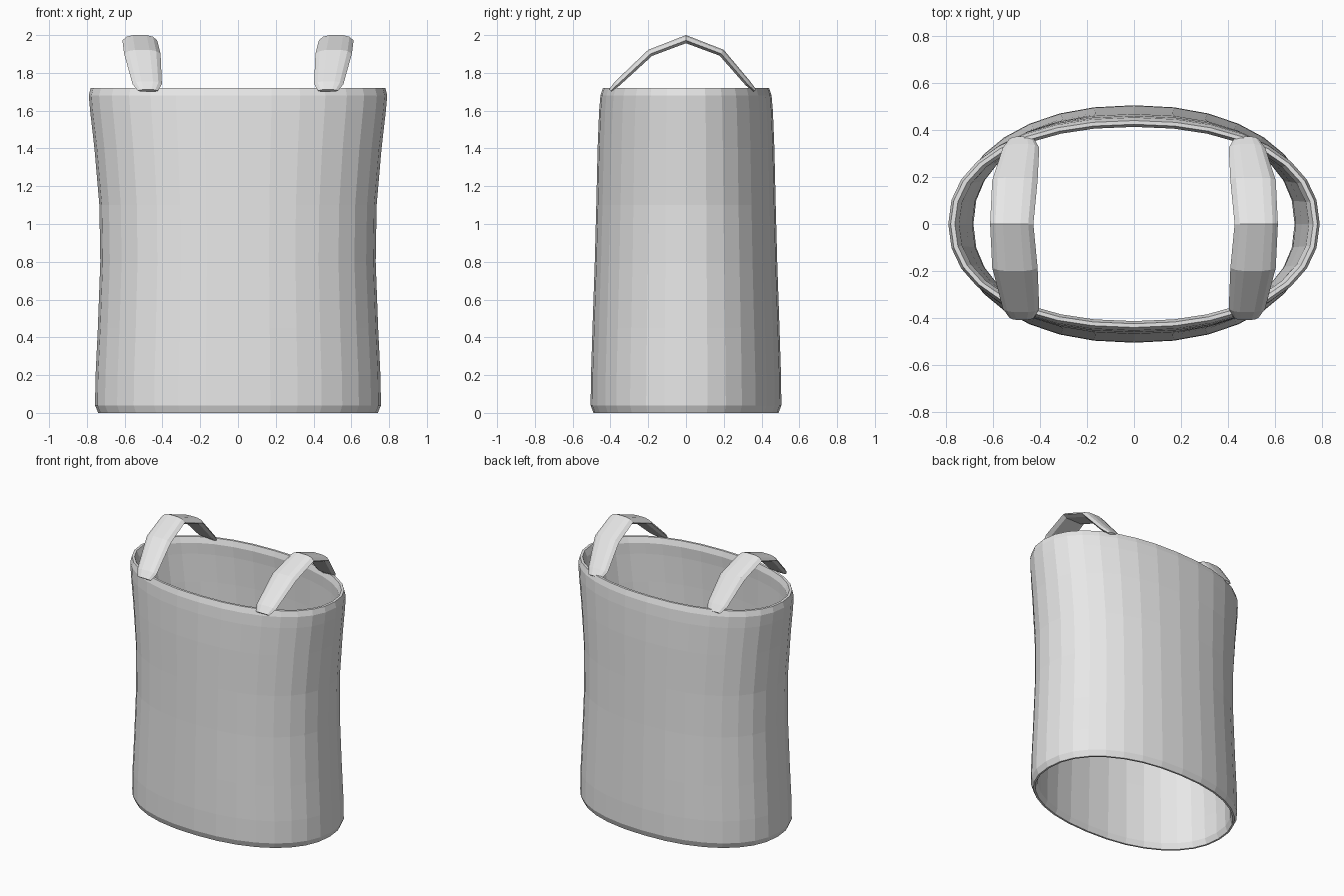
import bpy, bmesh, math

if "Cube" in bpy.data.objects:
    bpy.data.objects.remove(bpy.data.objects["Cube"])

grey = bpy.data.materials.new("light_grey")
grey.diffuse_color = (0.8, 0.8, 0.8, 1)
grey.use_nodes = True
grey.node_tree.nodes["Principled BSDF"].inputs["Base Color"].default_value = grey.diffuse_color


def loft(name, rings, cyclic=False):
    """Skin a list of equal-length closed rings; cap the ends unless cyclic."""
    bm = bmesh.new()
    rows = [[bm.verts.new(p) for p in ring] for ring in rings]
    n = len(rows[0])
    pairs = list(zip(rows, rows[1:]))
    if cyclic:
        pairs.append((rows[-1], rows[0]))
    for a, b in pairs:
        for i in range(n):
            j = (i + 1) % n
            bm.faces.new((a[i], a[j], b[j], b[i]))
    if not cyclic:
        bm.faces.new(rows[0])
        bm.faces.new(rows[-1])
    bmesh.ops.recalc_face_normals(bm, faces=bm.faces)
    mesh = bpy.data.meshes.new(name)
    bm.to_mesh(mesh)
    bm.free()
    mesh.materials.append(grey)
    obj = bpy.data.objects.new(name, mesh)
    bpy.context.collection.objects.link(obj)
    return obj


def oval(z, rx, ry, sides=32, power=0.91):
    """Slightly squared ellipse."""
    ring = []
    for i in range(sides):
        a = 2 * math.pi * i / sides
        c, s = math.cos(a), math.sin(a)
        ring.append((rx * math.copysign(abs(c) ** power, c),
                     ry * math.copysign(abs(s) ** power, s), z))
    return ring


# Open tubular body: outer wall going up, inner wall going down
outer = [(0, .74, .49), (.04, .757, .505), (.2, .754, .503), (.45, .742, .495),
         (.8, .729, .483), (1.1, .734, .475), (1.4, .76, .468),
         (1.6, .783, .46), (1.68, .79, .453), (1.72, .78, .44)]
inner = [(z, rx - .046, ry - .04) for z, rx, ry in outer[1:-1]]
inner = [(0, .727, .477)] + inner + [(1.72, .762, .424)]
loft("body", [oval(*p) for p in outer + inner[::-1]], cyclic=True)

# Shoulder straps: y, z, outer x, inner x, thickness
stations = [(-.408, 1.712, .53, .425, .018), (-.375, 1.755, .558, .403, .032),
            (-.2, 1.922, .603, .41, .038), (0, 2.0, .612, .428, .043),
            (.2, 1.922, .603, .41, .038), (.34, 1.755, .558, .403, .032),
            (.372, 1.712, .53, .425, .018)]
# Strap cross-section: across the width, through the thickness
section = [(0, -.65), (.12, -.2), (.3, 0), (.7, 0), (.88, -.2), (1, -.65),
           (.85, -1), (.15, -1)]


def strap_rings(side):
    rings = []
    for k, (y, z, x0, x1, t) in enumerate(stations):
        before = stations[max(k - 1, 0)]
        after = stations[min(k + 1, len(stations) - 1)]
        dy, dz = after[0] - before[0], after[1] - before[1]
        length = math.hypot(dy, dz)
        ny, nz = -dz / length, dy / length
        rings.append([(side * (x0 + (x1 - x0) * u), y + ny * t * v, z + nz * t * v)
                      for u, v in section])
    return rings


for side, label in ((-1, "left"), (1, "right")):
    loft(label + "_strap", strap_rings(side))
